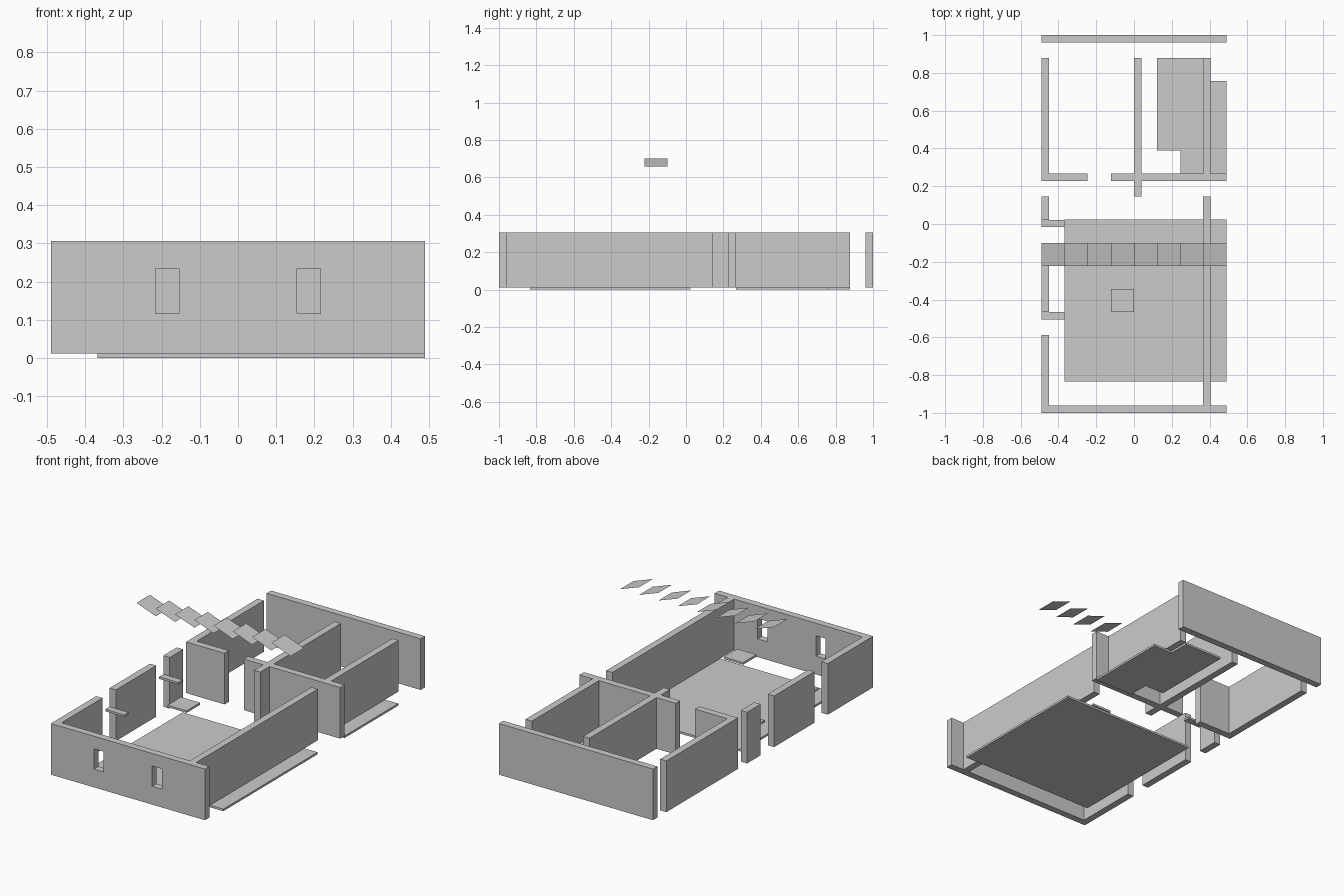
import bpy, bmesh

if "Cube" in bpy.data.objects:
    bpy.data.objects.remove(bpy.data.objects["Cube"])

T = 0.98 / 8            # tile pitch
B, H = 0.012, 0.306     # wall bottom and top


def add(name, bm):
    me = bpy.data.meshes.new(name)
    bm.to_mesh(me)
    bm.free()
    ob = bpy.data.objects.new(name, me)
    bpy.context.collection.objects.link(ob)
    return ob


def prism(name, pts, z0, z1):
    """Extrude a flat outline from z0 to z1."""
    bm = bmesh.new()
    face = bm.faces.new([bm.verts.new((x, y, z0)) for x, y in pts])
    r = bmesh.ops.extrude_face_region(bm, geom=[face])
    for v in r["geom"]:
        if isinstance(v, bmesh.types.BMVert):
            v.co.z = z1
    bmesh.ops.recalc_face_normals(bm, faces=bm.faces)
    return add(name, bm)


def box(name, x0, x1, y0, y1, z0=B, z1=H):
    return prism(name, [(x0, y0), (x1, y0), (x1, y1), (x0, y1)], z0, z1)


# Front wall with two window openings
front = box("front_wall", -0.49, 0.49, -1.0, -0.96)
for i, x in enumerate((-0.185, 0.185)):
    cut = box(f"window_cutter_{i}", x - 0.031, x + 0.031, -1.1, -0.86, 0.117, 0.234)
    cut.hide_render = True
    cut.hide_set(True)
    mod = front.modifiers.new("window", 'BOOLEAN')
    mod.operation, mod.object, mod.solver = 'DIFFERENCE', cut, 'EXACT'

box("back_wall", -0.49, 0.49, 0.96, 1.0)

# Left wall segments, separated by doorways and windows
for i, (a, b) in enumerate([(-0.96, -0.588), (-0.466, -0.10), (0.022, 0.145), (0.268, 0.878)]):
    box(f"left_wall_{i}", -0.49, -0.45, a, b)

# Right wall segments
for i, (a, b) in enumerate([(-0.96, 0.145), (0.268, 0.878)]):
    box(f"right_wall_{i}", 0.366, 0.406, a, b)

# Cross wall with a doorway, and the partition meeting it
box("cross_wall_left", -0.49, -0.246, 0.228, 0.268)
box("cross_wall_right", -0.122, 0.49, 0.228, 0.268)
box("partition_wall", 0.0, 0.04, 0.268, 0.878)
box("partition_stub", 0.0, 0.04, 0.145, 0.228)

# Small sills beside the left openings
for i, y in enumerate((-0.506, -0.017)):
    box(f"sill_{i}", -0.49, -0.368, y, y + 0.039, 0.187, 0.199)

# Floating square panel at wall-top height
box("ceiling_panel", -0.122, 0.0, -0.466, -0.344, 0.294, 0.306)

# Floors
box("main_floor", -0.368, 0.49, -0.833, 0.023, 0.0, B)
prism("room_floor", [(0.122, 0.39), (0.245, 0.39), (0.245, 0.268), (0.49, 0.268),
                     (0.49, 0.756), (0.368, 0.756), (0.368, 0.878), (0.122, 0.878)], 0.0, B)

# Row of thin tilted roof tiles
for i in range(8):
    x = -0.49 + i * T
    bm = bmesh.new()
    bm.faces.new([bm.verts.new(p) for p in ((x, -0.222, 0.702), (x, -0.1, 0.702),
                                            (x + T, -0.1, 0.658), (x + T, -0.222, 0.658))])
    add(f"roof_tile_{i}", bm)
